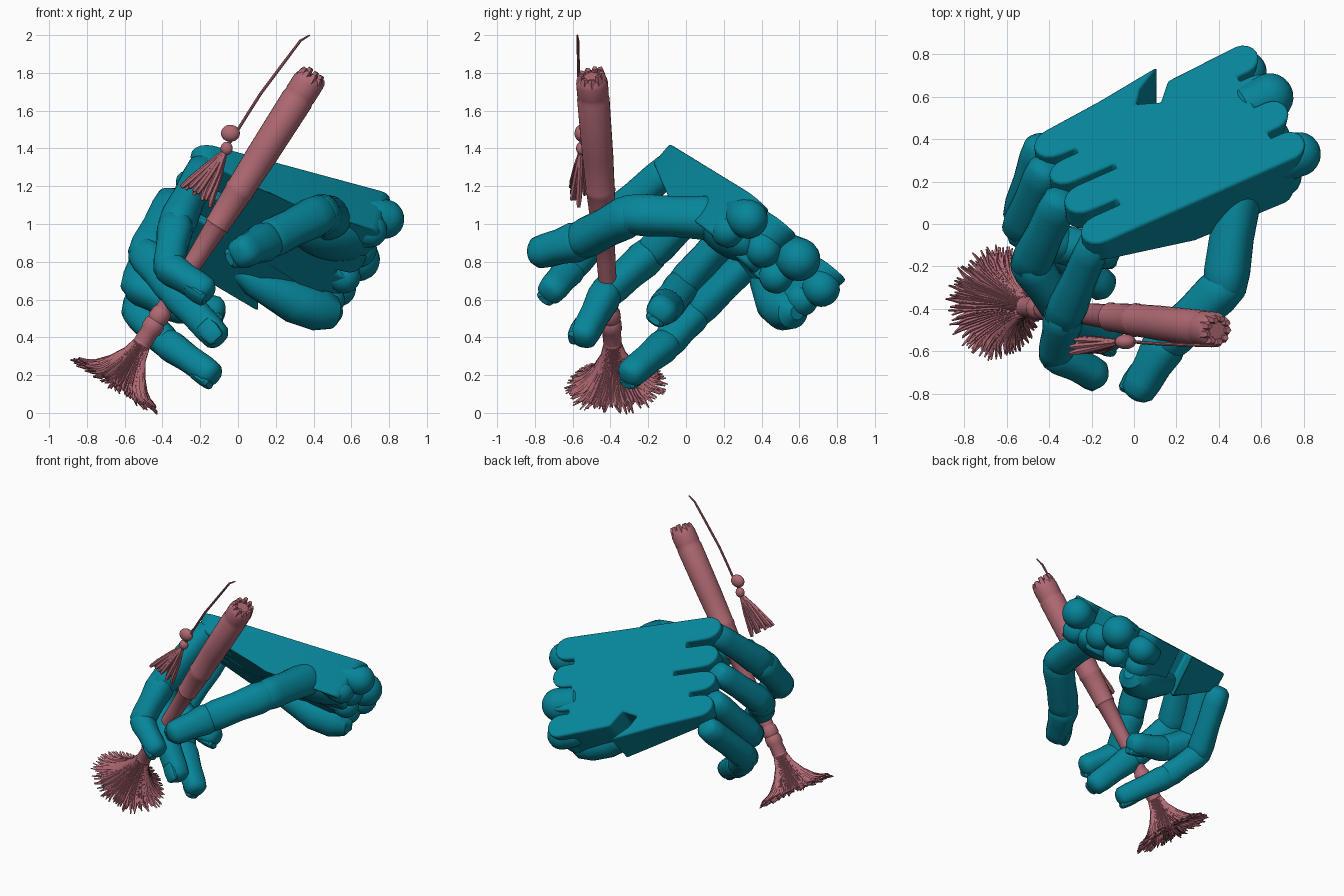
import bpy, bmesh, math, random
from mathutils import Vector as V, Matrix

if "Cube" in bpy.data.objects:
    bpy.data.objects.remove(bpy.data.objects["Cube"])

random.seed(4)


def material(name, col):
    m = bpy.data.materials.new(name)
    m.diffuse_color = (*col, 1)
    m.use_nodes = True
    m.node_tree.nodes["Principled BSDF"].inputs["Base Color"].default_value = m.diffuse_color
    return m


TEAL = material("teal", (0.002, 0.235, 0.32))
ROSE = material("rose", (0.43, 0.14, 0.17))


def finish(bm, name, mat, angle=35):
    bmesh.ops.recalc_face_normals(bm, faces=bm.faces)
    me = bpy.data.meshes.new(name)
    bm.to_mesh(me)
    bm.free()
    ob = bpy.data.objects.new(name, me)
    bpy.context.collection.objects.link(ob)
    me.materials.append(mat)
    bpy.ops.object.select_all(action='DESELECT')
    ob.select_set(True)
    bpy.context.view_layer.objects.active = ob
    bpy.ops.object.shade_smooth_by_angle(angle=math.radians(angle))
    return ob


def tube(bm, pts, radii, sides=16, ref=V((0.1, 1, 0.2)), flat=1.0, power=1.0):
    """Closed tube through pts; flat squashes along ref, power < 1 squares the section."""
    pts = [V(p) for p in pts]
    rings = []
    for i, p in enumerate(pts):
        d = (pts[min(i + 1, len(pts) - 1)] - pts[max(i - 1, 0)]).normalized()
        up = (ref - d * ref.dot(d)).normalized()
        side = d.cross(up)
        ring = []
        for k in range(sides):
            a = 2 * math.pi * k / sides
            c, s = math.cos(a), math.sin(a)
            c, s = math.copysign(abs(c) ** power, c), math.copysign(abs(s) ** power, s)
            ring.append(bm.verts.new(p + (side * c + up * s * flat) * radii[i]))
        rings.append(ring)
    for a, b in zip(rings, rings[1:]):
        for k in range(sides):
            bm.faces.new((a[k], a[k - 1], b[k - 1], b[k]))
    bm.faces.new(rings[0])
    bm.faces.new(rings[-1][::-1])


# ---- hand frame: X knuckles to wrist, Y index to little finger, Z out of the back
U = V((1.0, 0.44, -0.27)).normalized()
W = V((-0.27, 0.5, -0.45)).normalized()
N = U.cross(W).normalized()
BASIS = Matrix((U, W, N)).transposed().to_4x4()
HAND = Matrix.Translation((-0.2, -0.06, 1.40)) @ BASIS


def local(x, y, z):
    return HAND @ V((x, y, z))


# back of the hand: slab with rounded tongues at both ends, thicker towards the wrist
outline = []
tongues = [(0.03, 0.085), (0.24, 0.085), (0.43, 0.075), (0.62, 0.085)]
for i, (y, r) in enumerate(tongues):
    for k in range(9):
        a = math.pi * k / 8
        outline.append((0.06 - 0.1 * math.sin(a), y - r * math.cos(a)))
    if i < 3:
        depth = (0.2, 0.27, 0.14)[i]
        outline += [(depth, y + r), (depth, tongues[i + 1][0] - tongues[i + 1][1])]
outline += [(0.35, 0.735), (0.68, 0.785), (0.55, 0.70), (0.50, 0.63), (0.61, 0.58), (0.69, 0.68)]
for i, (y, r) in enumerate(tongues[::-1]):
    for k in range(9):
        a = math.pi * k / 8
        outline.append((1.06 + 0.08 * math.sin(a), y + r * math.cos(a)))
    if i < 3:
        n = tongues[::-1][i + 1]
        outline += [(1.0, y - r), (1.0, n[0] + n[1])]
outline += [(0.5, -0.055), (0.25, -0.055)]
bm = bmesh.new()
top = [bm.verts.new(local(x, y, 0)) for x, y in outline]
low = [bm.verts.new(local(x - 0.15 * max(0, x - .5), y, -0.13 - 0.3 * min(max(x, 0), 0.55)))
       for x, y in outline]
bm.faces.new(top)
bm.faces.new(low[::-1])
for k in range(len(top)):
    bm.faces.new((top[k], top[k - 1], low[k - 1], low[k]))
slab = finish(bm, "hand_back", TEAL)
bev = slab.modifiers.new("bevel", 'BEVEL')
bev.width, bev.segments, bev.limit_method = 0.02, 3, 'ANGLE'


def ellipsoid(name, centre, size, basis, mat):
    bm = bmesh.new()
    bmesh.ops.create_uvsphere(bm, u_segments=24, v_segments=14, radius=1)
    m = Matrix.Translation(centre) @ basis @ Matrix.Diagonal((*size, 1))
    bmesh.ops.transform(bm, matrix=m, verts=bm.verts)
    return finish(bm, name, mat)


# palm pads under the slab
ellipsoid("thumb_mound", local(0.82, 0.14, -0.22), (0.25, 0.17, 0.11), BASIS, TEAL)
# little-finger heel of the palm, a tapered roll reaching lowest at the wrist
bm = bmesh.new()
tube(bm, [local(*p) for p in ((0.42, 0.6, -0.2), (0.55, 0.61, -0.25), (0.8, 0.62, -0.31),
                              (0.93, 0.62, -0.32), (1.02, 0.62, -0.31), (1.06, 0.62, -0.30))],
     [0.04, 0.08, 0.115, 0.115, 0.09, 0.04], 20, N)
finish(bm, "heel_pad", TEAL)

# rounded rolls at the wrist end
for i, (y, z, r, x) in enumerate([(0.04, -0.11, 0.105, 1.21), (0.04, -0.22, 0.09, 1.10),
                                  (0.25, -0.17, 0.10, 1.13), (0.41, -0.09, 0.115, 1.22),
                                  (0.42, -0.23, 0.09, 1.10), (0.63, -0.12, 0.10, 1.17),
                                  (0.62, -0.23, 0.09, 1.09)]):
    bm = bmesh.new()
    xs = [0.93, 0.97] + [x - r + r * math.sin(a * math.pi / 12) for a in range(0, 7)]
    rs = [r * .6, r * .9] + [max(0.01, r * math.cos(a * math.pi / 12)) for a in range(0, 7)]
    tube(bm, [local(q, y, z) for q in xs], rs, 20, N)
    finish(bm, f"wrist_roll_{i + 1}", TEAL)


def finger(name, joints, radii):
    """Overlapping phalanges between joints plus a fingernail on the outer side."""
    joints = [V(j) for j in joints]
    prev = joints[-2] - joints[-3]
    tipd = (joints[-1] - joints[-2]).normalized()
    dorsal = (prev - tipd * prev.dot(tipd)).normalized()
    bm = bmesh.new()
    for i in range(len(joints) - 1):
        a, b = joints[i], joints[i + 1]
        d, L = (b - a).normalized(), (b - a).length
        r0, r1 = radii[i], radii[i + 1]
        steps = [(-0.62 * r0, .35 * r0), (-0.5 * r0, .65 * r0), (-0.2 * r0, .92 * r0), (0.15 * L, r0),
                 (0.5 * L, .47 * (r0 + r1)), (0.85 * L, r1), (L + .2 * r1, .92 * r1),
                 (L + .5 * r1, .65 * r1), (L + .62 * r1, .35 * r1)]
        tube(bm, [a + d * t for t, _ in steps], [r for _, r in steps], 20, dorsal + d * 0.01,
             0.95, 0.85)
    finish(bm, name, TEAL, 50)
    # nail plate
    bm = bmesh.new()
    r = radii[-1]
    c = joints[-1] + dorsal * r * 0.68
    tube(bm, [c + tipd * t * r for t in (-1.0, -0.9, -0.2, 0.4, 0.6)],
         [r * k for k in (0.45, 0.62, 0.7, 0.62, 0.4)], 16, dorsal, 0.5, 0.8)
    finish(bm, name + "_nail", TEAL)


finger("index_finger", [(-0.19, -0.10, 1.29), (-0.33, -0.43, 0.99), (-0.37, -0.61, 0.77),
                        (-0.18, -0.71, 0.65)], [0.085, 0.1, 0.088, 0.078])
finger("middle_finger", [(-0.35, 0.10, 1.12), (-0.49, -0.19, 0.84), (-0.33, -0.42, 0.64),
                         (-0.12, -0.54, 0.41)], [0.09, 0.098, 0.092, 0.08])
finger("ring_finger", [(-0.42, 0.25, 0.98), (-0.53, -0.02, 0.67), (-0.34, -0.10, 0.57),
                       (-0.12, -0.13, 0.54)], [0.09, 0.095, 0.092, 0.082])
finger("little_finger", [(-0.44, 0.36, 0.83), (-0.53, 0.05, 0.53), (-0.38, -0.10, 0.37),
                         (-0.15, -0.29, 0.21)], [0.085, 0.09, 0.088, 0.078])
finger("thumb", [(0.49, 0.16, 1.03), (0.43, -0.29, 1.05), (0.15, -0.56, 0.91),
                 (0.025, -0.775, 0.85)], [0.115, 0.11, 0.105, 0.088])

# ---- brush
TOP, END = V((0.39, -0.50, 1.78)), V((-0.5, -0.39, 0.38))
D = (END - TOP).normalized()
SIDE = D.cross(V((0, 1, 0))).normalized()
DEPTH = D.cross(SIDE)


def at(d, r=0, a=0):
    return TOP + D * d + (SIDE * math.cos(a) + DEPTH * math.sin(a)) * r


def lathe(name, profile):
    bm = bmesh.new()
    tube(bm, [at(d) for d, _ in profile], [r for _, r in profile], 28, DEPTH)
    finish(bm, name, ROSE)


lathe("brush_handle", [(0.03, .03), (0, .058), (0.0, .066), (0.02, .08), (0.04, .084), (0.11, .084),
                       (0.125, .081), (0.14, .086), (0.5, .082), (0.70, .076), (0.715, .08), (0.73, .075),
                       (0.92, .066), (0.935, .069), (0.95, .06), (1.15, .05), (1.48, .044)])
lathe("ferrule", [(1.46, .043), (1.48, .053), (1.52, .055), (1.535, .049), (1.55, .056), (1.59, .056),
                  (1.605, .048), (1.66, .05), (1.68, .045)])
# torn crown on the handle end
bm = bmesh.new()
for k in range(9):
    a = 2 * math.pi * k / 9
    h = random.uniform(0.01, 0.035)
    tube(bm, [at(0.03, .06, a), at(0, .058, a), at(-h, .055, a)], [.025, .022, .015], 5, DEPTH)
finish(bm, "handle_crown", ROSE)

# flared bristles: solid core and splayed strands
lathe("bristle_core", [(1.65, .045), (1.70, .052), (1.76, .068), (1.83, .10), (1.89, .15), (1.905, .10)])
bm = bmesh.new()
for k in range(210):
    a = 2 * math.pi * k / 210 * 3 + random.uniform(-.03, .03)
    f = 1 if k % 3 else random.uniform(0.6, 0.95)
    ln = random.uniform(0.88, 1.02)
    path = [(1.67, .04), (1.75, .06), (1.83, .105), (1.90, .165), (1.935, .215), (1.95, .27)]
    pts, rad = [], []
    for i, (d, r) in enumerate(path):
        q = 1 - (1 - ln) * i / 5
        pts.append(at(1.67 + (d - 1.67) * q, r * f * q, a + random.uniform(-.02, .02) * i * .5))
        rad.append((.006, .008, .010, .011, .010, .004)[i])
    tube(bm, pts, rad, 4, D + SIDE * 0.01)
finish(bm, "bristles", ROSE)

# ---- hanging cord, bead and tassel
bm = bmesh.new()
tube(bm, [(0.38, -0.575, 2.0), (0.33, -0.572, 1.97), (0.24, -0.57, 1.85), (0.12, -0.565, 1.69),
          (0.05, -0.56, 1.58), (0.0, -0.555, 1.50), (-0.05, -0.555, 1.42)],
     [.004, .007, .008, .008, .008, .008, .008], 8)
finish(bm, "cord", ROSE)
I4 = Matrix.Identity(4)
ellipsoid("bead", V((-0.04, -0.555, 1.48)), (0.05, 0.035, 0.045), I4, ROSE)
ellipsoid("tassel_knot", V((-0.06, -0.555, 1.40)), (0.032, 0.027, 0.035), I4, ROSE)
bm = bmesh.new()
for k in range(16):
    f = (k % 8) / 7
    tip = V((-0.30 + 0.15 * f, -0.565 + random.uniform(-.045, .05), 1.20 - 0.11 * f + random.uniform(-.01, .03)))
    head = V((-0.065, -0.555, 1.39))
    mid = head.lerp(tip, 0.5) + V((0.01, 0, 0.012))
    tube(bm, [head, head.lerp(mid, .5), mid, head.lerp(tip, .85), tip], [.012, .013, .014, .016, .01], 6)
finish(bm, "tassel", ROSE)
